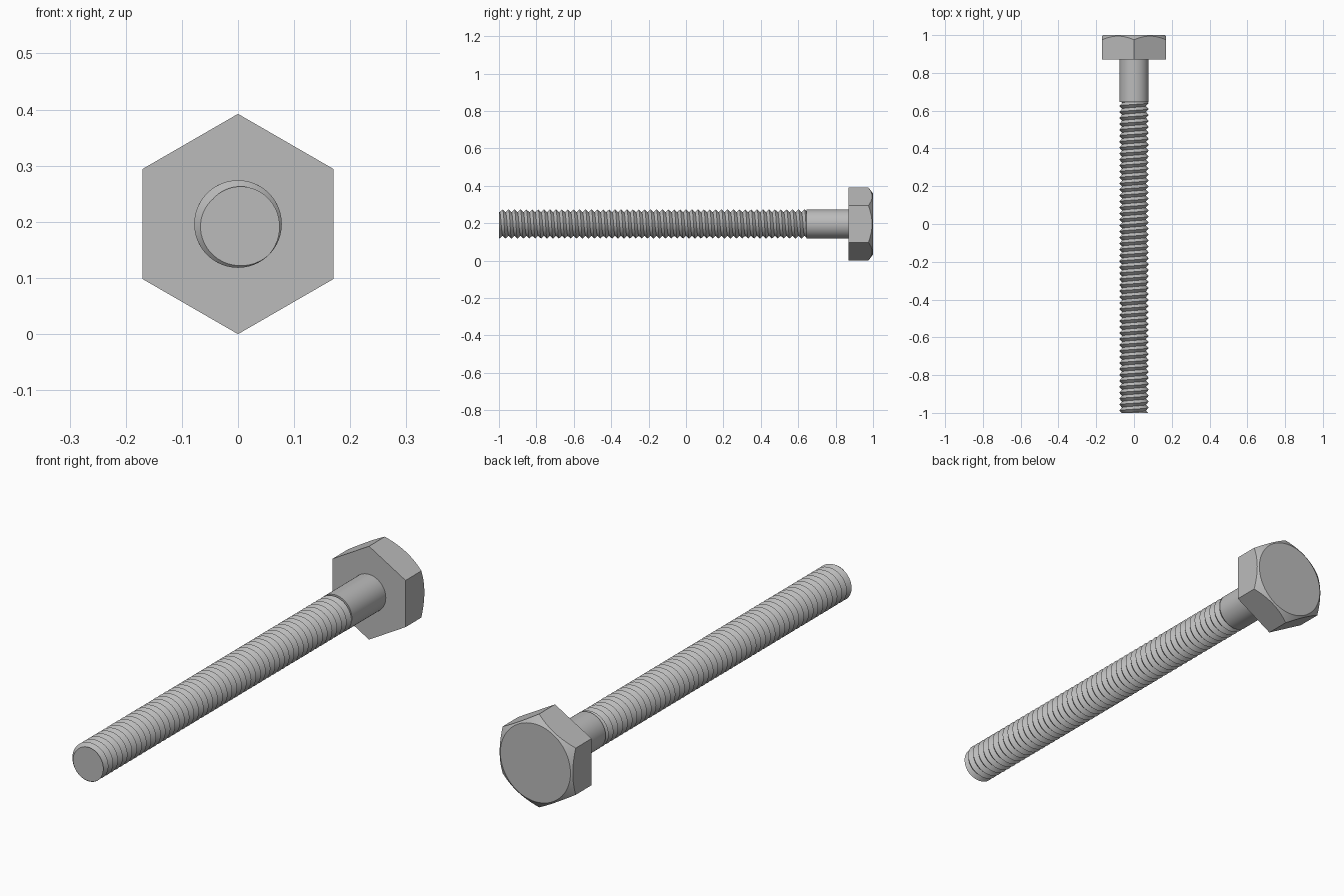
import bpy, bmesh
from math import cos, sin, pi, tau, radians

cube = bpy.data.objects.get("Cube")
if cube:
    bpy.data.objects.remove(cube, do_unlink=True)

AXIS_Z = 0.196
SHANK_R, ROOT_R = 0.078, 0.063
FRONT, THREAD_END, HEAD_START, BACK = -1.0, 0.645, 0.87, 1.0
APOTHEM, FLAT_R = 0.17, 0.163

steel = bpy.data.materials.new("plain steel grey")
steel.use_nodes = True
GREY = (0.5, 0.5, 0.5, 1)
steel.diffuse_color = GREY
steel.node_tree.nodes["Principled BSDF"].inputs["Base Color"].default_value = GREY


def polar(bm, r, angle, y):
    return bm.verts.new((r * cos(angle), y, AXIS_Z + r * sin(angle)))


def bridge(bm, a, b):
    for i in range(len(a)):
        j = (i + 1) % len(a)
        bm.faces.new((a[i], a[j], b[j], b[i]))


def finish(bm, name):
    bmesh.ops.recalc_face_normals(bm, faces=bm.faces)
    mesh = bpy.data.meshes.new(name)
    bm.to_mesh(mesh)
    bm.free()
    mesh.materials.append(steel)
    obj = bpy.data.objects.new(name, mesh)
    bpy.context.collection.objects.link(obj)
    bpy.ops.object.select_all(action='DESELECT')
    obj.select_set(True)
    bpy.context.view_layer.objects.active = obj
    bpy.ops.object.shade_smooth_by_angle(angle=radians(30))
    return obj


# Hex head with a conical chamfer that leaves an arc on every side
bm = bmesh.new()
N = 96
angles = [tau * i / N for i in range(N)]
hex_r = [APOTHEM / cos((a + pi / 6) % (pi / 3) - pi / 6) for a in angles]
under = [polar(bm, r, a, HEAD_START) for r, a in zip(hex_r, angles)]
rim = [polar(bm, r, a, BACK - 0.75 * (r - FLAT_R)) for r, a in zip(hex_r, angles)]
flat = [polar(bm, FLAT_R, a, BACK) for a in angles]
bridge(bm, under, rim)
bridge(bm, rim, flat)
bm.faces.new(under)
bm.faces.new(flat)
finish(bm, "hex_head")

# Plain shank
bm = bmesh.new()
rings = [[polar(bm, SHANK_R, tau * i / 64, y) for i in range(64)]
         for y in (THREAD_END, HEAD_START)]
bridge(bm, *rings)
for ring in rings:
    bm.faces.new(ring)
finish(bm, "plain_shank")

# Right-handed thread: a crest helix and a root helix, trimmed flat at both ends
bm = bmesh.new()
SEG, TURNS = 48, 52
pitch = (THREAD_END - FRONT) / TURNS
crest, root = [], []
for i in range(-2 * SEG, (TURNS + 2) * SEG + 1):
    angle = -pi / 4 - tau * i / SEG
    y = FRONT + pitch * i / SEG
    crest.append(polar(bm, SHANK_R, angle, y))
    root.append(polar(bm, ROOT_R, angle, y + pitch / 2))
for i in range(len(crest) - 1):
    bm.faces.new((crest[i], crest[i + 1], root[i + 1], root[i]))
    if i + SEG + 1 < len(crest):
        bm.faces.new((root[i], root[i + 1], crest[i + SEG + 1], crest[i + SEG]))
for y, normal in ((FRONT, -1), (THREAD_END + 0.002, 1)):
    bmesh.ops.bisect_plane(bm, geom=bm.verts[:] + bm.edges[:] + bm.faces[:], dist=1e-6,
                           plane_co=(0, y, 0), plane_no=(0, normal, 0), clear_outer=True)
    cut = [e for e in bm.edges if e.is_boundary and all(abs(v.co.y - y) < 1e-5 for v in e.verts)]
    bmesh.ops.contextual_create(bm, geom=cut)
finish(bm, "threaded_rod")
